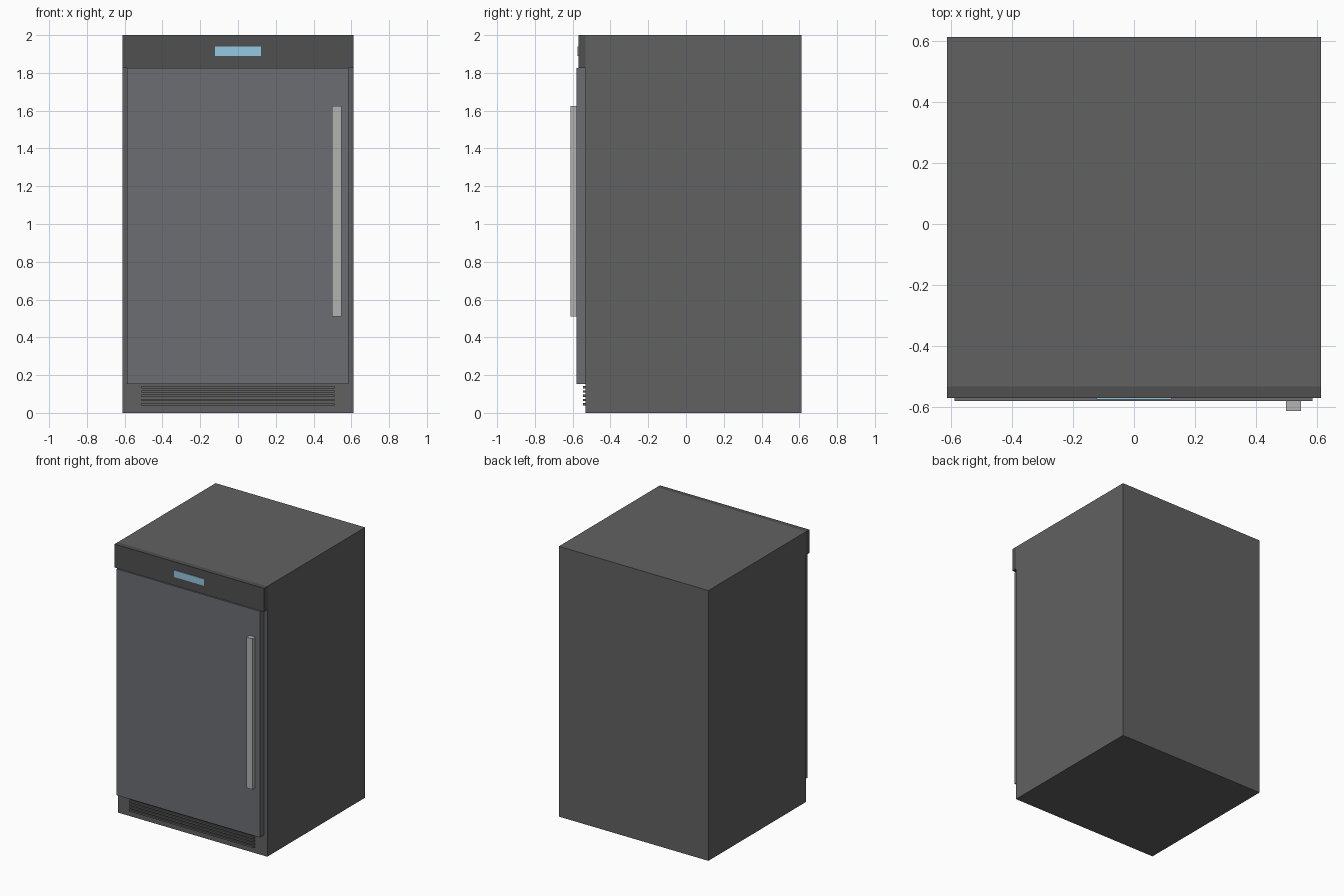
import bpy
import bmesh
from mathutils import Vector

if "Cube" in bpy.data.objects:
    bpy.data.objects.remove(bpy.data.objects["Cube"])


def material(name, rgb):
    mat = bpy.data.materials.new(name)
    mat.diffuse_color = (*rgb, 1.0)
    mat.use_nodes = True
    mat.node_tree.nodes["Principled BSDF"].inputs["Base Color"].default_value = mat.diffuse_color
    return mat


def box(name, x, y, z, mat):
    """Flat-sided box spanning the given (min, max) ranges."""
    bm = bmesh.new()
    bmesh.ops.create_cube(bm, size=1.0)
    size = Vector([r[1] - r[0] for r in (x, y, z)])
    bmesh.ops.scale(bm, vec=size, verts=bm.verts)
    mesh = bpy.data.meshes.new(name)
    bm.to_mesh(mesh)
    bm.free()
    mesh.materials.append(mat)
    obj = bpy.data.objects.new(name, mesh)
    obj.location = [(r[0] + r[1]) / 2 for r in (x, y, z)]
    bpy.context.collection.objects.link(obj)
    return obj


dark = material("dark_grey", (0.12, 0.12, 0.12))
darker = material("panel_grey", (0.08, 0.08, 0.08))
door_grey = material("door_grey", (0.15, 0.155, 0.17))
metal = material("handle_grey", (0.45, 0.45, 0.45))
blue = material("display_blue", (0.3, 0.58, 0.75))

FRONT = -0.532  # front face of the cabinet

# Cabinet
box("cabinet", (-0.612, 0.612), (FRONT, 0.612), (0, 2), dark)

# Control panel with display
box("control_panel", (-0.612, 0.612), (-0.569, FRONT), (1.827, 2), darker)
box("display", (-0.122, 0.122), (-0.574, -0.569), (1.89, 1.94), blue)

# Door and handle
box("door", (-0.587, 0.585), (-0.58, FRONT), (0.153, 1.827), door_grey)
box("door_handle", (0.498, 0.547), (-0.612, -0.58), (0.51, 1.626), metal)

# Ventilation slats below the door
for i in range(5):
    zc = 0.046 + i * 0.0225
    box(f"vent_slat_{i + 1}", (-0.51, 0.51), (-0.544, FRONT), (zc - 0.006, zc + 0.006), dark)
